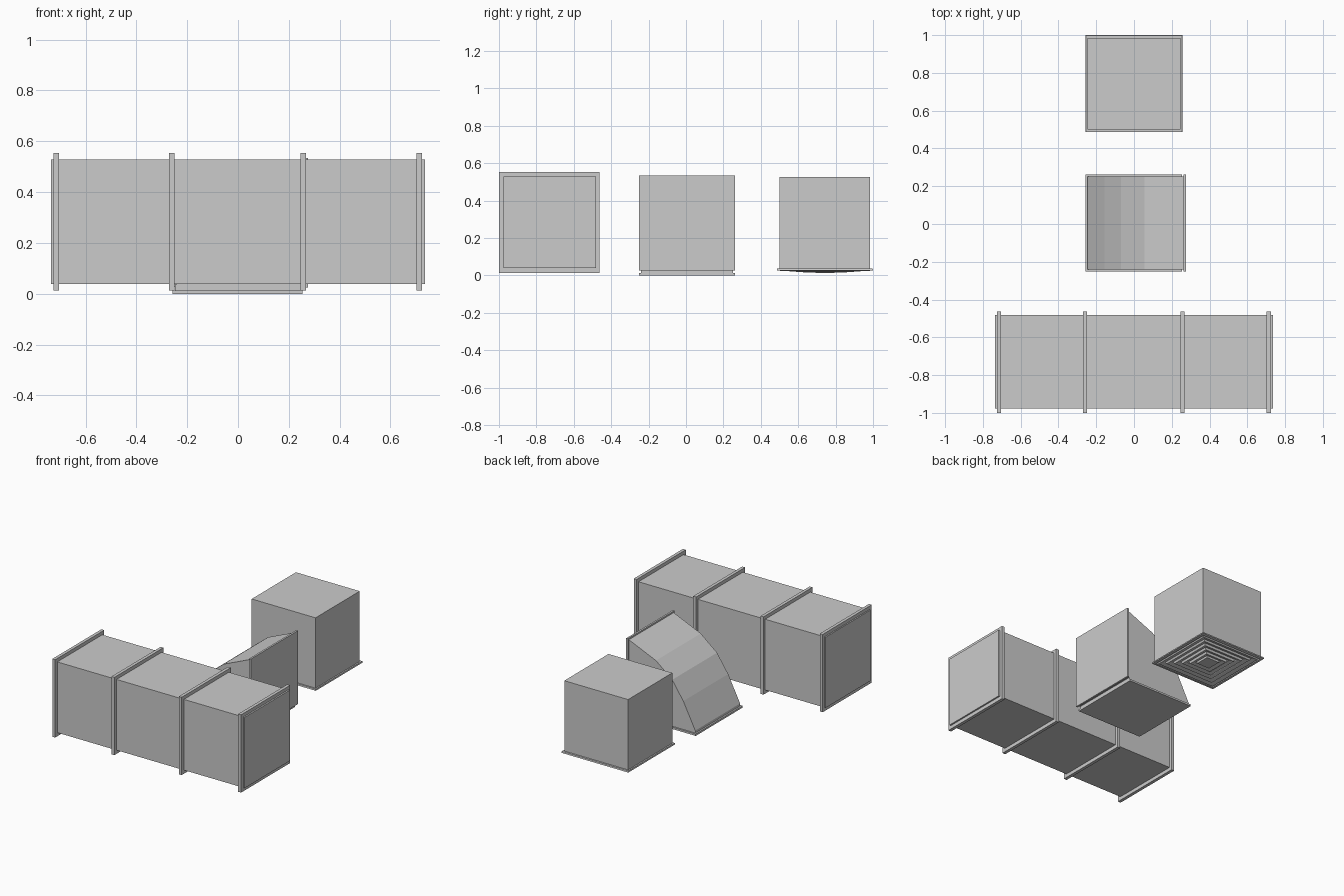
import bpy, bmesh

if "Cube" in bpy.data.objects:
    bpy.data.objects.remove(bpy.data.objects["Cube"])


def finish(name, bm):
    bmesh.ops.recalc_face_normals(bm, faces=bm.faces)
    me = bpy.data.meshes.new(name)
    bm.to_mesh(me)
    bm.free()
    ob = bpy.data.objects.new(name, me)
    bpy.context.collection.objects.link(ob)
    return ob


def box(name, x, y, z):
    bm = bmesh.new()
    bmesh.ops.create_cube(bm, size=1)
    for v in bm.verts:
        for i, (lo, hi) in enumerate((x, y, z)):
            v.co[i] = lo + (v.co[i] + 0.5) * (hi - lo)
    return finish(name, bm)


def square_loft(name, cx, cy, rings):
    """Stack of square rings (half width, z), capped at both ends."""
    bm = bmesh.new()
    loops = [[bm.verts.new((cx + a * r, cy + b * r, z))
              for a, b in ((-1, -1), (1, -1), (1, 1), (-1, 1))] for r, z in rings]
    for p, q in zip(loops, loops[1:]):
        for i in range(4):
            j = (i + 1) % 4
            bm.faces.new((p[i], p[j], q[j], q[i]))
    bm.faces.new(loops[0])
    bm.faces.new(loops[-1])
    return finish(name, bm)


# Straight duct with four joint flanges
box("straight_duct", (-0.735, 0.735), (-0.976, -0.482), (0.038, 0.529))
for i, x in enumerate((-0.715, -0.26, 0.257, 0.713)):
    box(f"duct_flange_{i + 1}", (x - 0.011, x + 0.011), (-1.0, -0.462), (0.013, 0.553))

# Elbow: faceted outer bend around a sharp inner corner
profile = [(0.25, 0.03), (0.265, 0.03), (0.265, 0.525), (0.055, 0.435), (-0.07, 0.335),
           (-0.155, 0.21), (-0.247, 0.03), (-0.247, 0.01), (0.25, 0.01)]
bm = bmesh.new()
near = [bm.verts.new((x, -0.241, z)) for x, z in profile]
far = [bm.verts.new((x, 0.251, z)) for x, z in profile]
bm.faces.new(near)
bm.faces.new(far)
for i in range(len(profile)):
    j = (i + 1) % len(profile)
    bm.faces.new((near[i], near[j], far[j], far[i]))
finish("elbow_body", bm)
box("elbow_bottom_flange", (-0.258, 0.254), (-0.252, 0.262), (0.0, 0.013))
box("elbow_side_flange", (0.263, 0.276), (-0.252, 0.262), (0.025, 0.535))

# Vent box with stepped square diffuser underneath
box("vent_box", (-0.245, 0.245), (0.5, 0.985), (0.033, 0.525))
rings = [(0.255, 0.037), (0.257, 0.027), (0.238, 0.024)]
for k in range(5):
    r = 0.232 - 0.036 * k
    low = 0.022 - 0.002 * k
    rings += [(r, 0.032), (r - 0.006, low), (r - 0.03, low + 0.007)]
rings += [(0.052, 0.03), (0.05, 0.013)]
square_loft("diffuser_louvres", 0, 0.743, rings)
